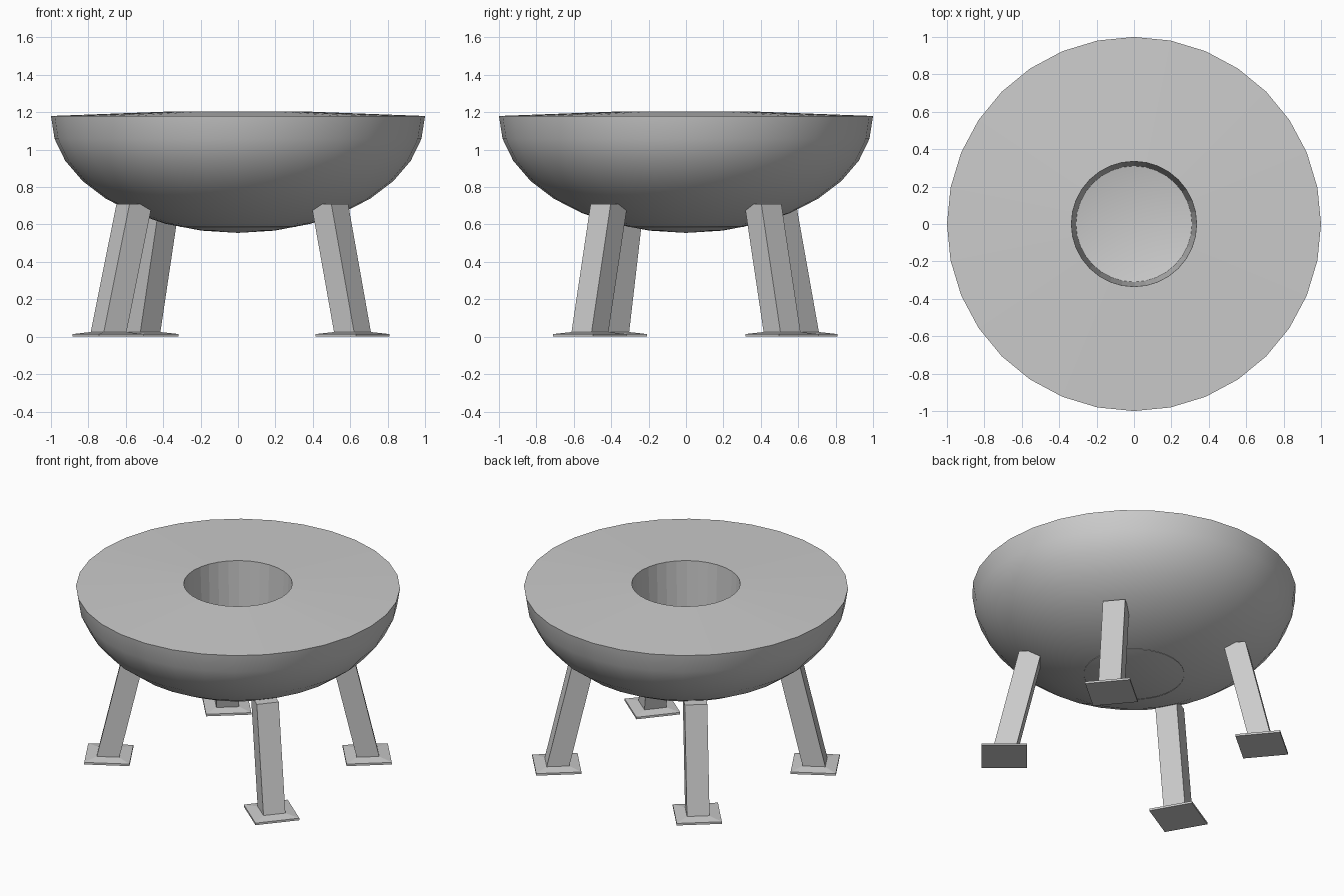
import bpy
from math import sin, cos, radians, pi

if "Cube" in bpy.data.objects:
    bpy.data.objects.remove(bpy.data.objects["Cube"])


def make(name, verts, faces, smooth=False):
    mesh = bpy.data.meshes.new(name)
    mesh.from_pydata(verts, [], faces)
    mesh.update()
    ob = bpy.data.objects.new(name, mesh)
    bpy.context.collection.objects.link(ob)
    if smooth:
        bpy.ops.object.select_all(action='DESELECT')
        ob.select_set(True)
        bpy.context.view_layer.objects.active = ob
        bpy.ops.object.shade_smooth_by_angle(angle=radians(30))
    return ob


def skin(rings, n, cap_start=False, cap_end=False):
    """Join successive rings of n vertices with quads."""
    verts = [v for r in rings for v in r]
    faces = []
    for k in range(len(rings) - 1):
        for i in range(n):
            j = (i + 1) % n
            faces.append((k*n + i, k*n + j, (k+1)*n + j, (k+1)*n + i))
    if cap_start:
        faces.append(tuple(reversed(range(n))))
    if cap_end:
        faces.append(tuple(range((len(rings) - 1)*n, len(rings)*n)))
    return verts, faces


def circle(r, z, n=32):
    return [(r*cos(2*pi*i/n), r*sin(2*pi*i/n), z) for i in range(n)]


def square(radius, half, z, angle):
    """Square turned to face outward at the given distance from the axis."""
    c, s = cos(angle), sin(angle)
    out = []
    for a, b in ((-1, -1), (1, -1), (1, 1), (-1, 1)):
        u, v = radius + a*half, b*half
        out.append((u*c - v*s, u*s + v*c, z))
    return out


# Bowl: squashed lower half of a sphere
RIM, DEPTH = 1.18, 0.625
rings = [circle(cos(k*pi/16), RIM - DEPTH*sin(k*pi/16)) for k in range(7, -1, -1)]
verts, faces = skin(rings, 32)
verts.append((0, 0, RIM - DEPTH))
faces += [((i + 1) % 32, i, len(verts) - 1) for i in range(32)]
make("bowl", verts, faces, True)

# Slightly raised top and the tapered well wall down to the bowl floor
make("top_and_well", *skin([circle(1, RIM), circle(0.335, 1.205),
                            circle(0.31, 0.586)], 32))

# Splayed legs on square foot plates
for i, deg in enumerate((40, 130, 210, 320), 1):
    a = radians(deg)
    make(f"leg_{i}", *skin([square(0.80, 0.07, 0.02, a),
                            square(0.64, 0.07, 0.71, a)], 4, True, True))
    make(f"foot_plate_{i}", *skin([square(0.80, 0.14, 0.0, a),
                                   square(0.80, 0.14, 0.014, a),
                                   square(0.80, 0.07, 0.025, a)], 4, True, True))
